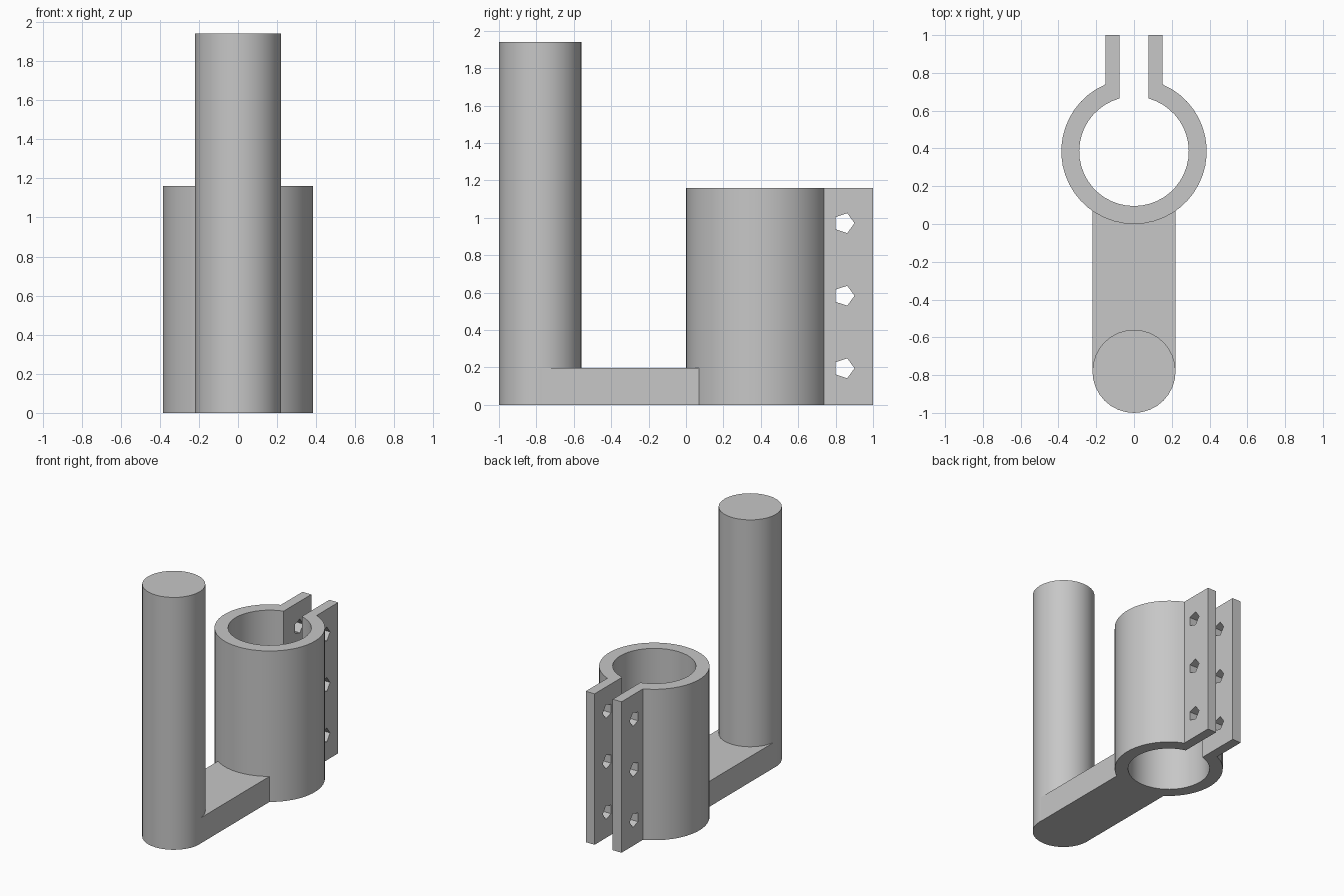
import bpy, bmesh
from math import sin, cos, asin, pi, radians

cube = bpy.data.objects.get("Cube")
if cube:
    bpy.data.objects.remove(cube, do_unlink=True)

GREY = (0.57, 0.57, 0.57, 1)
grey = bpy.data.materials.new("plain grey")
grey.use_nodes = True
grey.diffuse_color = GREY
grey.node_tree.nodes["Principled BSDF"].inputs["Base Color"].default_value = GREY


def prism(name, outline, height):
    """Extrude an xy outline upward from the ground."""
    bm = bmesh.new()
    face = bm.faces.new([bm.verts.new((x, y, 0)) for x, y in outline])
    top = bmesh.ops.extrude_face_region(bm, geom=[face])["geom"]
    verts = [v for v in top if isinstance(v, bmesh.types.BMVert)]
    bmesh.ops.translate(bm, verts=verts, vec=(0, 0, height))
    bmesh.ops.recalc_face_normals(bm, faces=bm.faces)
    mesh = bpy.data.meshes.new(name)
    bm.to_mesh(mesh)
    bm.free()
    obj = bpy.data.objects.new(name, mesh)
    bpy.context.collection.objects.link(obj)
    mesh.materials.append(grey)
    return obj


def arc(radius, centre_y, start, end, steps):
    angles = [start + (end - start) * i / steps for i in range(steps + 1)]
    return [(radius * cos(a), centre_y + radius * sin(a)) for a in angles]


def smooth(obj):
    bpy.ops.object.select_all(action="DESELECT")
    obj.select_set(True)
    bpy.context.view_layer.objects.active = obj
    bpy.ops.object.shade_smooth_by_angle(angle=radians(30))


# Solid upright post
POST_Y, POST_R = -0.78, 0.22
post = prism("post", arc(POST_R, POST_Y, 0, 2 * pi, 32)[:-1], 1.94)
smooth(post)

# Flat arm joining the post to the clamp, ending inside the clamp wall
w = POST_R - 0.001
prism("arm", [(-w, POST_Y), (w, POST_Y), (w, 0.08), (-w, 0.08)], 0.196)

# Split clamp: open ring with two parallel flanges
RING_Y, OUTER, INNER = 0.385, 0.385, 0.29
FAR, NEAR = 0.152, 0.077
a_out = pi / 2 - asin(FAR / OUTER)
a_in = pi / 2 - asin(NEAR / INNER)
outline = arc(OUTER, RING_Y, a_out, -pi - a_out, 40)
outline += [(-FAR, 1), (-NEAR, 1)]
outline += arc(INNER, RING_Y, -pi - a_in, a_in, 40)
outline += [(NEAR, 1), (FAR, 1)]
clamp = prism("clamp", outline, 1.16)

# Five-sided bolt holes through both flanges
bm = bmesh.new()
for z in (0.195, 0.583, 0.971):
    ends = []
    for x in (-0.3, 0.3):
        ends.append([bm.verts.new((x, 0.845 + 0.056 * cos(i * 2 * pi / 5),
                                   z + 0.056 * sin(i * 2 * pi / 5))) for i in range(5)])
    for end in ends:
        bm.faces.new(end)
    for i in range(5):
        j = (i + 1) % 5
        bm.faces.new((ends[0][i], ends[0][j], ends[1][j], ends[1][i]))
bmesh.ops.recalc_face_normals(bm, faces=bm.faces)
cutter_mesh = bpy.data.meshes.new("bolt_hole_cutter")
bm.to_mesh(cutter_mesh)
bm.free()
cutter_mesh.materials.append(grey)
cutter = bpy.data.objects.new("bolt_hole_cutter", cutter_mesh)
bpy.context.collection.objects.link(cutter)
cutter.hide_render = True
cutter.display_type = "WIRE"

holes = clamp.modifiers.new("bolt holes", "BOOLEAN")
holes.operation = "DIFFERENCE"
holes.solver = "EXACT"
holes.object = cutter
bpy.ops.object.select_all(action="DESELECT")
clamp.select_set(True)
bpy.context.view_layer.objects.active = clamp
bpy.ops.object.modifier_apply(modifier=holes.name)
bpy.data.objects.remove(cutter, do_unlink=True)
smooth(clamp)
